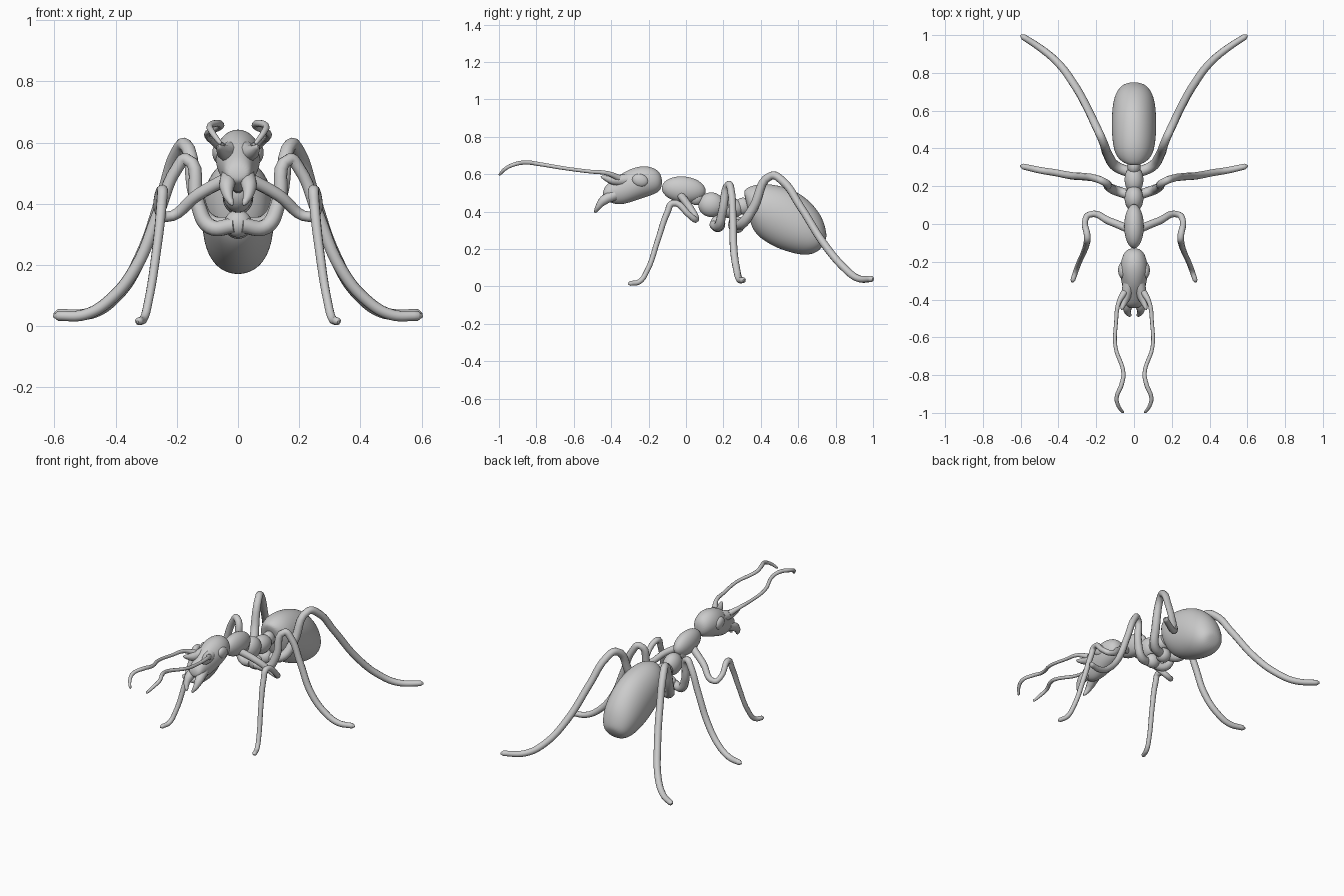
import bpy, bmesh, math
from mathutils import Vector

if "Cube" in bpy.data.objects:
    bpy.data.objects.remove(bpy.data.objects["Cube"])


def finish(ob, mirror=False):
    ob.data.polygons.foreach_set("use_smooth", [True] * len(ob.data.polygons))
    if mirror:
        ob.modifiers.new("mirror", 'MIRROR')


def loft(name, stations, sides=20):
    """Skin ellipses given by side-view top (y,z), bottom (y,z) and half width."""
    bm = bmesh.new()
    rings = []
    for (ty, tz), (by, bz), w in stations:
        top, bot = Vector((0, ty, tz)), Vector((0, by, bz))
        c, h = (top + bot) / 2, (top - bot) / 2
        rings.append([bm.verts.new(c + h * math.sin(a) + Vector((w * math.cos(a), 0, 0)))
                      for a in (2 * math.pi * i / sides for i in range(sides))])
    for a, b in zip(rings, rings[1:]):
        for i in range(sides):
            j = (i + 1) % sides
            bm.faces.new((a[i], a[j], b[j], b[i]))
    bm.faces.new(rings[0])
    bm.faces.new(rings[-1])
    bmesh.ops.recalc_face_normals(bm, faces=bm.faces)
    me = bpy.data.meshes.new(name)
    bm.to_mesh(me)
    bm.free()
    ob = bpy.data.objects.new(name, me)
    bpy.context.collection.objects.link(ob)
    finish(ob)
    m = ob.modifiers.new("smooth", 'SUBSURF')
    m.levels = m.render_levels = 2


def limb(name, pts):
    """Mirrored pair of tapered tubes through (x, y, z, radius) points."""
    cu = bpy.data.curves.new(name, 'CURVE')
    cu.dimensions = '3D'
    cu.bevel_depth = 1
    cu.bevel_resolution = 3
    cu.resolution_u = 6
    cu.use_fill_caps = True
    # small end points round off the tip
    end, prev = Vector(pts[-1][:3]), Vector(pts[-2][:3])
    r = pts[-1][3]
    d = (end - prev).normalized()
    pts = pts[:-1] + [(*(end - d * r), r), (*end, r * 0.3)]
    sp = cu.splines.new('BEZIER')
    sp.bezier_points.add(len(pts) - 1)
    for bp, p in zip(sp.bezier_points, pts):
        bp.co, bp.radius = p[:3], p[3]
        bp.handle_left_type = bp.handle_right_type = 'AUTO'
    tmp = bpy.data.objects.new(name, cu)
    bpy.context.collection.objects.link(tmp)
    bpy.ops.object.select_all(action='DESELECT')
    tmp.select_set(True)
    bpy.context.view_layer.objects.active = tmp
    bpy.ops.object.convert(target='MESH')
    finish(bpy.context.view_layer.objects.active, True)


def ball(name, loc, size, tilt=0, mirror=False):
    bpy.ops.mesh.primitive_uv_sphere_add(segments=24, ring_count=14, location=loc,
                                         rotation=(math.radians(tilt), 0, 0))
    ob = bpy.context.object
    ob.name = name
    ob.scale = size
    bpy.ops.object.transform_apply(location=True, rotation=True, scale=True)
    finish(ob, mirror)


# abdomen
loft("abdomen", [
    ((.305, .51), (.318, .47), .03),
    ((.335, .535), (.335, .385), .075),
    ((.406, .555), (.350, .310), .105),
    ((.513, .540), (.394, .256), .118),
    ((.612, .502), (.474, .208), .12),
    ((.688, .432), (.556, .180), .116),
    ((.732, .366), (.628, .165), .102),
    ((.752, .290), (.690, .175), .075),
    ((.751, .255), (.725, .205), .035)])

# head
loft("head", [
    ((-.128, .580), (-.128, .535), .02),
    ((-.145, .622), (-.145, .502), .052),
    ((-.200, .646), (-.200, .482), .072),
    ((-.260, .643), (-.265, .460), .077),
    ((-.325, .618), (-.335, .437), .062),
    ((-.375, .580), (-.385, .438), .053),
    ((-.420, .550), (-.430, .462), .046),
    ((-.442, .520), (-.448, .478), .03)])
ball("eyes", (.062, -.245, .567), (.022, .044, .034), -15, True)
limb("mandibles", [(.026, -.38, .49, .03), (.036, -.44, .46, .026),
                   (.032, -.47, .425, .016), (.018, -.488, .395, .009)])

# brow horns and feelers
limb("brow_horns", [(.025, -.32, .57, .035), (.045, -.39, .568, .025), (.066, -.455, .588, .008)])
limb("antennae", [(.05, -.36, .58, .018), (.082, -.42, .605, .012), (.095, -.52, .615, .010),
                  (.098, -.65, .632, .010), (.056, -.79, .655, .011), (.066, -.85, .663, .012),
                  (.092, -.92, .652, .011), (.082, -.965, .630, .010), (.056, -1.0, .595, .007)])

# thorax segments and waist
ball("front_thorax", (0, -.012, .518), (.052, .118, .07), -6)
ball("neck", (0, .055, .475), (.03, .04, .04))
ball("middle_thorax", (0, .135, .437), (.05, .07, .066), -5)
ball("rear_thorax", (0, .235, .42), (.05, .075, .055), -5)
ball("waist", (0, .305, .43), (.035, .045, .045))
ball("middle_hip", (0, .17, .335), (.045, .04, .045))
ball("rear_hip", (0, .27, .33), (.045, .045, .045))

# legs
limb("front_legs", [(.02, -.03, .49, .022), (.13, .015, .43, .02), (.235, .05, .357, .017),
                    (.258, .02, .38, .016), (.247, -.07, .445, .018), (.250, -.10, .395, .017),
                    (.266, -.15, .25, .015), (.293, -.21, .08, .014), (.308, -.25, .025, .014),
                    (.328, -.31, .014, .013)])
limb("middle_legs", [(.01, .15, .33, .026), (.09, .175, .325, .026), (.132, .195, .40, .024),
                     (.168, .228, .545, .02), (.20, .24, .515, .02), (.26, .25, .37, .02),
                     (.335, .256, .19, .02), (.42, .272, .085, .019), (.50, .285, .038, .018),
                     (.603, .308, .033, .016)])
limb("rear_legs", [(.01, .27, .33, .028), (.095, .305, .34, .028), (.135, .36, .42, .026),
                   (.172, .455, .592, .022), (.20, .515, .565, .022), (.245, .61, .43, .021),
                   (.318, .74, .225, .021), (.40, .85, .095, .02), (.48, .92, .043, .019),
                   (.60, 1.0, .04, .016)])
